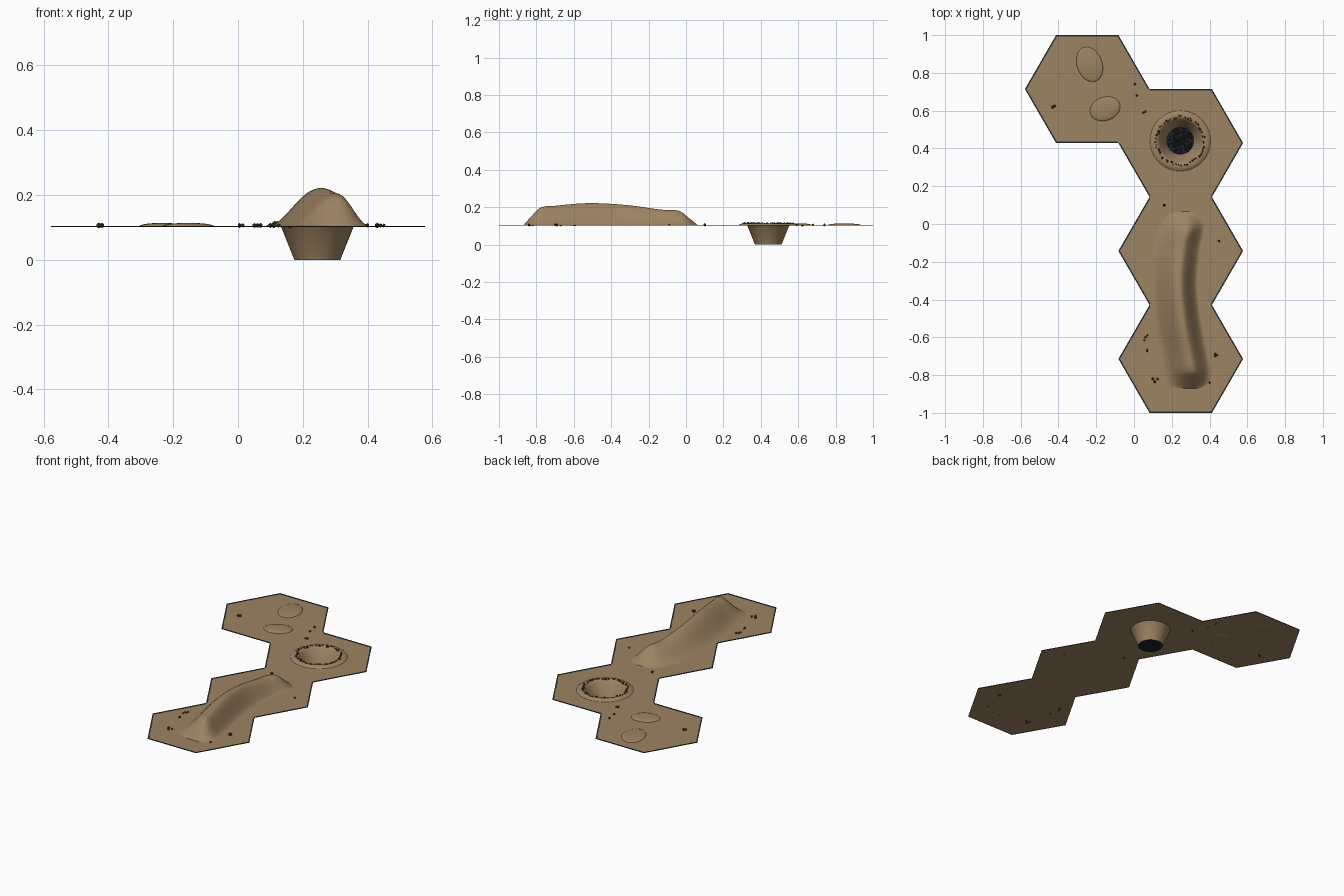
import bpy, bmesh, math, random
from mathutils import Vector, Matrix

if "Cube" in bpy.data.objects:
    bpy.data.objects.remove(bpy.data.objects["Cube"])

random.seed(4)
R, H = 0.33, 0.2857           # hexagon corner radius and half height
Z = 0.103                     # ground level
CENTRES = [(0.2475, -2.5 * H), (0.2475, -0.5 * H), (0.2475, 1.5 * H), (-0.2475, 2.5 * H)]
PIT = Vector((0.245, 0.44))


def material(name, rgb):
    m = bpy.data.materials.new(name)
    m.diffuse_color = (*rgb, 1)
    m.use_nodes = True
    m.node_tree.nodes["Principled BSDF"].inputs["Base Color"].default_value = m.diffuse_color
    return m


SAND = material("sand brown", (0.335, 0.228, 0.122))
STONE = material("dark stone brown", (0.075, 0.048, 0.026))
TRIM = material("dark slate", (0.025, 0.036, 0.042))
BLACK = material("pit black", (0.012, 0.014, 0.017))


def finish(name, bm, mat, smooth=None):
    me = bpy.data.meshes.new(name)
    bm.to_mesh(me)
    bm.free()
    me.materials.append(mat)
    ob = bpy.data.objects.new(name, me)
    bpy.context.collection.objects.link(ob)
    if smooth:
        bpy.ops.object.select_all(action='DESELECT')
        bpy.context.view_layer.objects.active = ob
        ob.select_set(True)
        bpy.ops.object.shade_smooth_by_angle(angle=math.radians(smooth))
    return ob


def corners(c):
    return [Vector((c[0] + R * math.cos(k * math.pi / 3), c[1] + R * math.sin(k * math.pi / 3)))
            for k in range(6)]


def loft(bm, rings, closed=True):
    """Join successive rows of points with quads."""
    rows = [[bm.verts.new(p) for p in ring] for ring in rings]
    for a, b in zip(rows, rows[1:]):
        n = len(a)
        for i in range(n if closed else n - 1):
            j = (i + 1) % n
            bm.faces.new((a[i], a[j], b[j], b[i]))
    return rows


def circle(r, z, n=48):
    return [(PIT.x + r * math.cos(i * math.tau / n), PIT.y + r * math.sin(i * math.tau / n), z)
            for i in range(n)]


# hexagonal ground sheets, the third one with a round opening for the pit
bm = bmesh.new()
for k, c in enumerate(CENTRES):
    pts = corners(c)
    if k == 2:
        edge = [pts[i].lerp(pts[(i + 1) % 6], t / 8) for i in range(6) for t in range(8)]
        loft(bm, [[(p.x, p.y, Z) for p in edge], circle(0.115, Z)])
    else:
        bm.faces.new([bm.verts.new((p.x, p.y, Z)) for p in pts])
finish("ground", bm, SAND)

# dark border along the outer edges only
bm = bmesh.new()
edges = [(a, b, Vector(c)) for c in CENTRES
         for a, b in zip(corners(c), corners(c)[1:] + corners(c)[:1])]
mids = [(a + b) / 2 for a, b, c in edges]
for (a, b, c), m in zip(edges, mids):
    if sum((m - q).length < 0.01 for q in mids) > 1:
        continue
    ai, bi = a.lerp(c, 0.026), b.lerp(c, 0.026)
    loft(bm, [[(p.x, p.y, z) for p, z in ((q, Z - 0.0015), (q, Z + 0.002), (qi, Z + 0.002), (qi, Z + 0.0002))]
              for q, qi in ((a, ai), (b, bi))], closed=False)
bmesh.ops.recalc_face_normals(bm, faces=bm.faces)
for f in bm.faces:
    if abs(f.normal.z) > 0.9 and f.normal.z < 0:
        f.normal_flip()
finish("border", bm, TRIM)

# raised rim and tapering pit wall
bm = bmesh.new()
profile = [(0.16, Z), (0.152, 0.109), (0.14, 0.113), (0.128, 0.113), (0.119, 0.108), (0.111, 0.1), (0.071, 0.0)]
loft(bm, [circle(r, z) for r, z in profile])
finish("pit_wall", bm, SAND, 40)

bm = bmesh.new()
bm.faces.new([bm.verts.new(p) for p in circle(0.071, 0.0)])
finish("pit_floor", bm, BLACK)


def rock(bm, x, y, z, s, tall=1.0):
    """Small irregular stone."""
    mat = (Matrix.Translation((x, y, z)) @ Matrix.Rotation(random.uniform(0, 6.28), 4, 'Z')
           @ Matrix.Diagonal((s * random.uniform(0.7, 1.2), s * random.uniform(0.6, 1), s * tall, 1)))
    bmesh.ops.create_icosphere(bm, subdivisions=1, radius=1, matrix=mat)


# stones around the rim
bm = bmesh.new()
for i in range(54):
    a = i * math.tau / 54 + random.uniform(-0.05, 0.05)
    r = random.uniform(0.12, 0.133)
    rock(bm, PIT.x + r * math.cos(a), PIT.y + r * math.sin(a), 0.112, random.uniform(0.004, 0.008), 1.2)
finish("rim_stones", bm, STONE)

# dark rubble heaped on the pit floor
bm = bmesh.new()
for i in range(70):
    a, r = random.uniform(0, math.tau), 0.066 * math.sqrt(random.random())
    rock(bm, PIT.x + r * math.cos(a), PIT.y + r * math.sin(a), 0.011, random.uniform(0.005, 0.009))
for x, y, h in ((0, 0, 0.032), (0.012, -0.01, 0.024), (-0.014, 0.006, 0.025), (0.005, 0.014, 0.022)):
    rock(bm, PIT.x + x, PIT.y + y, h, 0.014, h / 0.0142)
finish("pit_rubble", bm, TRIM)

# scattered pebbles
bm = bmesh.new()
for x, y in ((0.16, 0.10), (0.45, -0.09), (0.06, -0.6), (0.07, -0.59), (0.055, -0.615), (0.07, -0.67),
             (0.10, -0.82), (0.125, -0.82), (0.11, -0.835), (0.43, -0.69), (0.44, -0.695), (0.43, -0.7),
             (0.4, -0.84), (0.05, 0.59), (0.06, 0.595), (0.005, 0.74), (0.015, 0.68), (-0.43, 0.62),
             (-0.42, 0.625)):
    rock(bm, x, y, Z + 0.003, random.uniform(0.006, 0.009))
finish("pebbles", bm, STONE)

# two low oval mounds
for name, x, y, a, b, rot in (("oval_mound_back", -0.235, 0.845, 0.095, 0.067, 110),
                              ("oval_mound_front", -0.153, 0.61, 0.082, 0.062, 20)):
    bm = bmesh.new()
    bmesh.ops.create_uvsphere(bm, u_segments=32, v_segments=16, radius=1,
                              matrix=Matrix.Translation((x, y, Z)) @ Matrix.Rotation(math.radians(rot), 4, 'Z')
                              @ Matrix.Diagonal((a, b, 0.011, 1)))
    for v in bm.verts:
        v.co.z = max(v.co.z, Z - 0.001)
    finish(name, bm, SAND, 40)

# long winding dune: stations of y, left edge, right edge, crest height
ST = [Vector(s) for s in ((-0.87, 0.19, 0.38, 0.0), (-0.83, 0.155, 0.408, 0.045), (-0.78, 0.145, 0.41, 0.094),
                          (-0.7, 0.13, 0.395, 0.105), (-0.52, 0.10, 0.36, 0.119), (-0.32, 0.085, 0.338, 0.109),
                          (-0.13, 0.09, 0.355, 0.084), (-0.035, 0.115, 0.375, 0.077), (0.015, 0.135, 0.375, 0.04),
                          (0.065, 0.17, 0.34, 0.0))]


def spline(k, t):
    p0, p1, p2, p3 = (ST[min(max(k + d, 0), len(ST) - 1)] for d in (-1, 0, 1, 2))
    m1 = (p2 - p0) * ((p2.x - p1.x) / (p2.x - p0.x))
    m2 = (p3 - p1) * ((p2.x - p1.x) / (p3.x - p1.x))
    return (p1 * (2 * t**3 - 3 * t**2 + 1) + m1 * (t**3 - 2 * t**2 + t)
            + p2 * (3 * t**2 - 2 * t**3) + m2 * (t**3 - t**2))


def rise(u, crest=0.62):
    w = u / crest if u < crest else (1 - u) / (1 - crest)
    return 0.5 - 0.5 * math.cos(math.pi * w)


rings = []
for k in range(len(ST) - 1):
    for j in range(8 if k < len(ST) - 2 else 9):
        y, x0, x1, h = spline(k, j / 8)
        rings.append([(x0 + (x1 - x0) * i / 32, y, Z - 0.001 + (h + 0.001) * rise(i / 32)) for i in range(33)])
bm = bmesh.new()
loft(bm, rings, closed=False)
bmesh.ops.recalc_face_normals(bm, faces=bm.faces)
if sum(f.normal.z for f in bm.faces) < 0:
    bmesh.ops.reverse_faces(bm, faces=bm.faces)
finish("dune", bm, SAND, 60)
